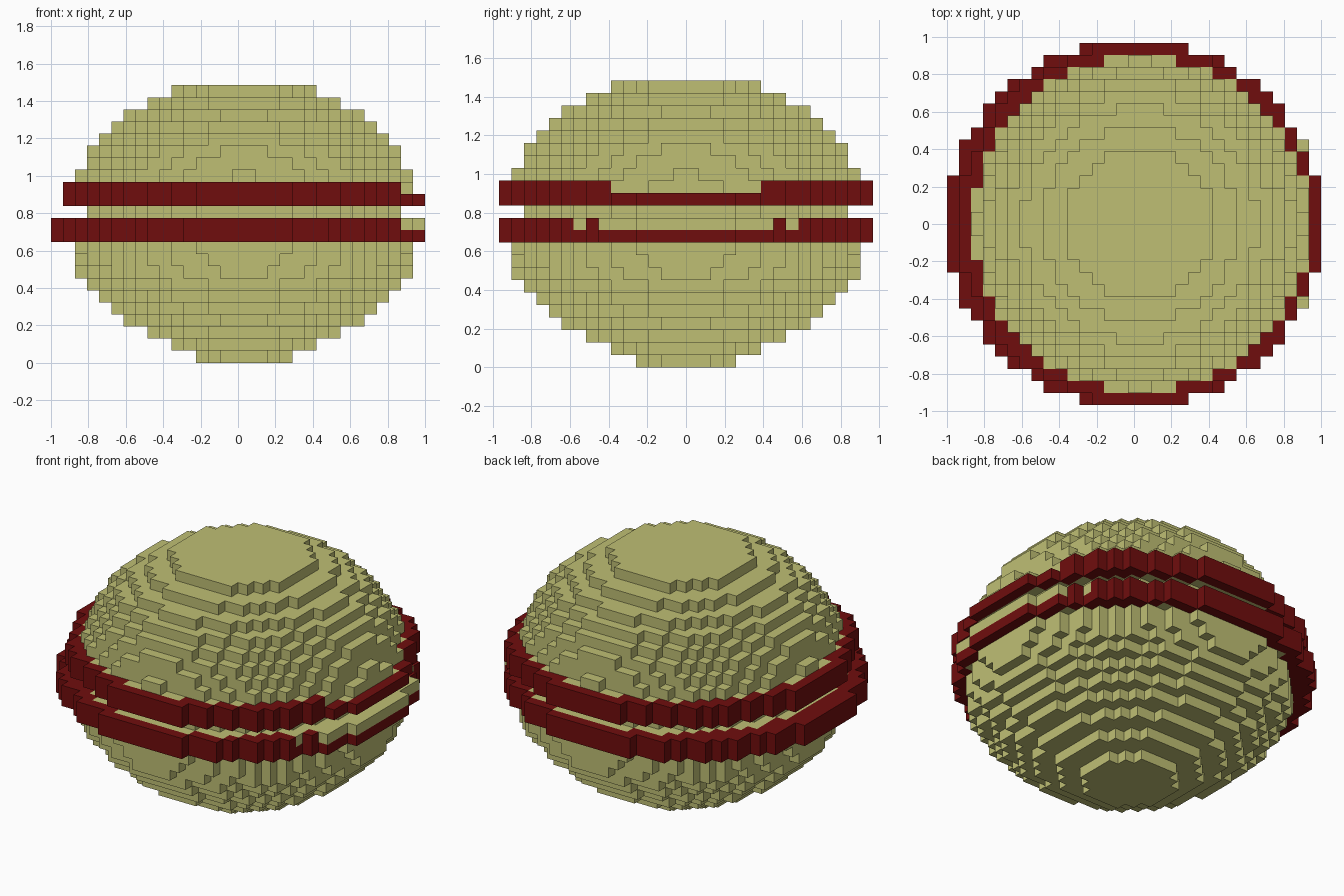
import bpy
import bmesh

cube = bpy.data.objects.get("Cube")
if cube:
    bpy.data.objects.remove(cube, do_unlink=True)

V = 2 / 31          # block size
CX, CY = 16, 15     # block grid centre of the body


def make_material(name, rgb):
    mat = bpy.data.materials.new(name)
    mat.use_nodes = True
    mat.diffuse_color = (*rgb, 1)
    mat.node_tree.nodes["Principled BSDF"].inputs["Base Color"].default_value = (*rgb, 1)
    return mat


olive = make_material("olive_yellow", (0.52, 0.52, 0.175))
red = make_material("dark_red", (0.16, 0.004, 0.004))


def disc(layer, r2, cx=CX):
    """Blocks of one round layer with squared radius r2."""
    return {(i, j, layer) for i in range(-1, 33) for j in range(-1, 32)
            if (i + 0.5 - cx) ** 2 + (j + 0.5 - CY) ** 2 < r2}


# Body: squared radius of each layer, bottom to top
radii = [18, 40, 66, 96, 120, 144, 165, 186, 192, 198, 200, 200,
         172, 198, 191, 183.5, 172, 162, 139, 118, 96, 66, 40]
body = set()
for k, r2 in enumerate(radii):
    body |= disc(k, r2)

# Lower band: two overlapping discs make it one block wider
lower = set()
for k in (10, 11):
    lower |= disc(k, 226) | disc(k, 226, CX - 1)
lower -= body

# Upper band, with its top layer open on the +x side
upper = (disc(13, 223) | disc(14, 223)) - body
upper = {c for c in upper if not (c[2] == 14 and c[0] >= 29)}

# Olive patch in the top layer of the lower band on the +x side
patch = {c for c in lower if c[2] == 11 and
         (c[0] >= 29 or (c[0] >= 26 and c[1] in (CY - 9, CY + 8)))}
lower -= patch

solid = body | lower | upper | patch


def build_blocks(name, cells, mat):
    """Mesh only the block sides that are exposed."""
    bm = bmesh.new()
    corners = {}

    def vert(p):
        if p not in corners:
            corners[p] = bm.verts.new((p[0] * V - 1, (p[1] - CY) * V, p[2] * V))
        return corners[p]

    for c in sorted(cells):
        for axis in range(3):
            u, w = (axis + 1) % 3, (axis + 2) % 3
            for side in (0, 1):
                near = list(c)
                near[axis] += 2 * side - 1
                if tuple(near) in solid:
                    continue
                loop = []
                for du, dw in ((0, 0), (1, 0), (1, 1), (0, 1)):
                    p = list(c)
                    p[axis] += side
                    p[u] += du
                    p[w] += dw
                    loop.append(vert(tuple(p)))
                bm.faces.new(loop if side else loop[::-1])
    mesh = bpy.data.meshes.new(name)
    bm.to_mesh(mesh)
    bm.free()
    mesh.materials.append(mat)
    obj = bpy.data.objects.new(name, mesh)
    bpy.context.collection.objects.link(obj)
    return obj


build_blocks("body", body, olive)
build_blocks("lower_band", lower, red)
build_blocks("upper_band", upper, red)
build_blocks("band_patch", patch, olive)
